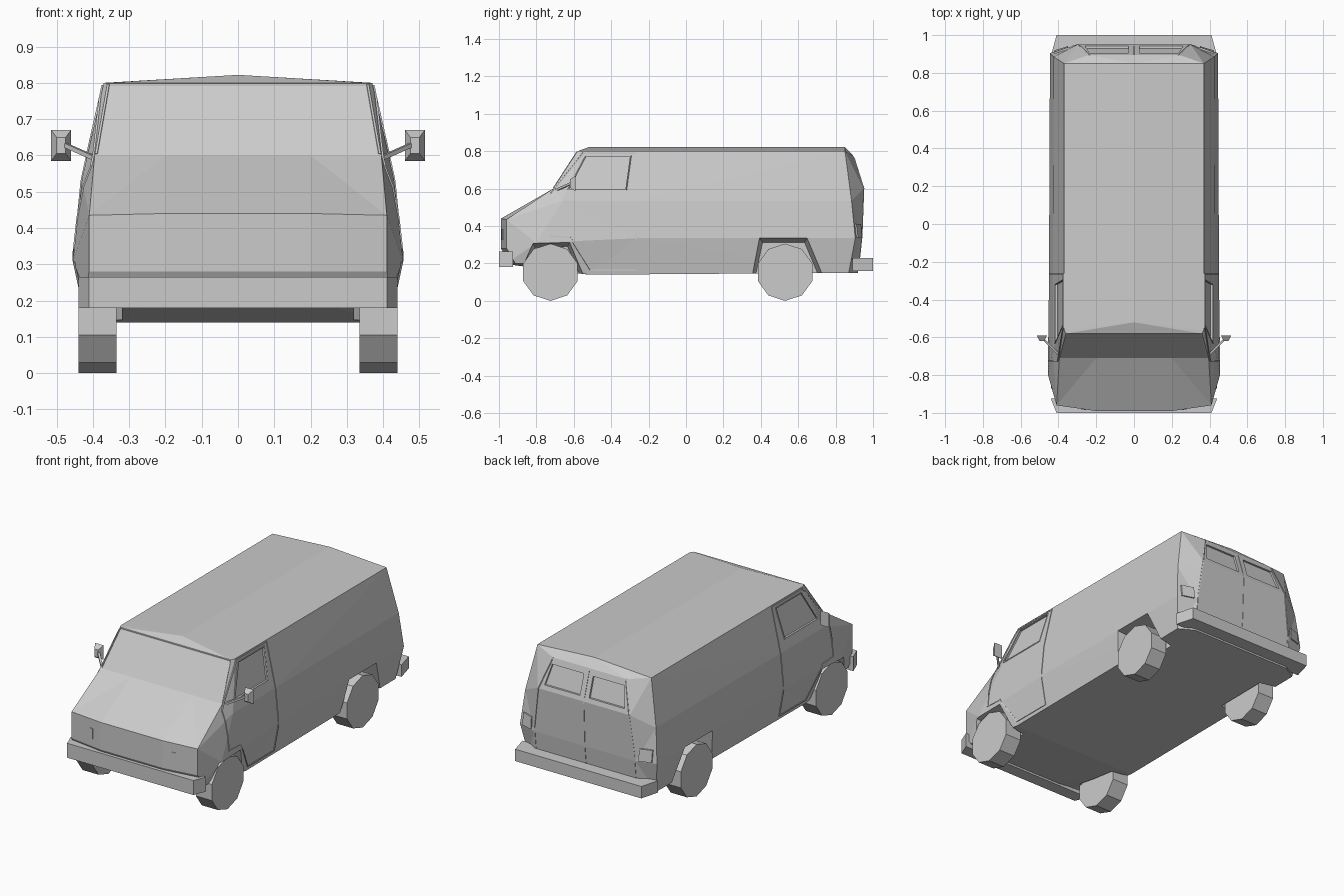
import bpy, bmesh, math
from mathutils import Vector, Matrix
from mathutils.bvhtree import BVHTree

default_cube = bpy.data.objects.get("Cube")
if default_cube:
    bpy.data.objects.remove(default_cube, do_unlink=True)

# One plain grey for the whole van
grey = bpy.data.materials.new("plain grey")
grey.use_nodes = True
grey.diffuse_color = (.6, .6, .6, 1)
grey.node_tree.nodes["Principled BSDF"].inputs["Base Color"].default_value = grey.diffuse_color


def finish(bm, name):
    """Turn a bmesh into a named, flat shaded object."""
    bmesh.ops.recalc_face_normals(bm, faces=bm.faces)
    mesh = bpy.data.meshes.new(name)
    bm.to_mesh(mesh)
    bm.free()
    mesh.materials.append(grey)
    obj = bpy.data.objects.new(name, mesh)
    bpy.context.collection.objects.link(obj)
    return obj


def flip(point, side):
    return Vector((point[0] * side, point[1], point[2]))


def add_prism(bm, loop_a, loop_b, side=1):
    """Join two matching outlines into a closed solid."""
    a = [bm.verts.new(flip(p, side)) for p in loop_a]
    b = [bm.verts.new(flip(p, side)) for p in loop_b]
    bm.faces.new(a)
    bm.faces.new(b)
    for i in range(len(a)):
        j = (i + 1) % len(a)
        bm.faces.new((a[i], a[j], b[j], b[i]))


def add_beam(bm, start, end, width):
    """Square bar between two points."""
    span = end - start
    bmesh.ops.create_cube(bm, size=1, matrix=(
        Matrix.Translation((start + end) / 2)
        @ span.to_track_quat('Z', 'Y').to_matrix().to_4x4()
        @ Matrix.Diagonal((width, width, span.length + width / 2, 1))))


def both_sides(outline):
    return outline + [(-x, y) for x, y in reversed(outline)]


def at_height(outline, z, shift=0):
    return [(x, y + shift, z) for x, y in outline]


# Body shell: columns from the nose to the tail, each from sill to roof edge
half = [
    [(.20, -.99, .20), (.20, -.99, .44), (.20, -.71, .60), (.20, -.58, .80)],
    [(.41, -.96, .20), (.41, -.96, .435), (.395, -.71, .60), (.36, -.58, .80)],
    [(.42, -.86, .20), (.455, -.80, .31), (.43, -.66, .535), (.37, -.56, .80)],
    [(.415, -.52, .14), (.45, -.26, .335), (.43, -.26, .535), (.37, -.26, .80)],
    [(.415, .87, .15), (.445, .905, .335), (.425, .885, .535), (.37, .85, .80)],
    [(.33, .92, .15), (.33, .94, .335), (.30, .95, .60), (.24, .895, .775)],
]
around = half + [[flip(p, -1) for p in column] for column in reversed(half)]

bm = bmesh.new()
cols = [[bm.verts.new(p) for p in column] for column in around]
for column, following in zip(cols, cols[1:] + cols[:1]):
    for k in range(3):
        bm.faces.new((column[k], following[k], following[k + 1], column[k + 1]))

# Crowned roof with a centre ridge, and a floor that rises at the nose
top = [column[-1] for column in cols]
sill = [column[0] for column in cols]
ridge_front = bm.verts.new((0, -.52, .822))
ridge_rear = bm.verts.new((0, .85, .822))
bm.faces.new(top[-2:] + top[:2] + [ridge_front])
bm.faces.new(top[1:5] + [ridge_rear, ridge_front])
bm.faces.new(top[4:8] + [ridge_rear])
bm.faces.new(top[7:11] + [ridge_front, ridge_rear])
bm.faces.new(sill[8:] + sill[:4])
bm.faces.new(sill[3:9])
bmesh.ops.recalc_face_normals(bm, faces=bm.faces)
bmesh.ops.triangulate(bm, faces=bm.faces)
surface = BVHTree.FromBMesh(bm)
body = finish(bm, "body")

SIDE, FRONT, REAR = Vector((-1, 0, 0)), Vector((0, 1, 0)), Vector((0, -1, 0))


def on_body(view, a, b):
    """Point of the body surface met when looking along a direction."""
    base = Vector((0, a, b)) if view is SIDE else Vector((a, 0, b))
    return surface.ray_cast(base - view * 2, view)[0]


def add_patch(bm, view, outline, inward, outward):
    """Solid that follows the body surface, on both sides of the van."""
    hits = [h for h in (on_body(view, *p) for p in outline) if h]
    for side in (1, -1):
        add_prism(bm, [h + view * inward for h in hits],
                  [h - view * outward for h in hits], side)


def add_seam(bm, view, path, width=.007, steps=12):
    """Thin strip laid along the body surface, on both sides of the van."""
    samples = [Vector(p).lerp(Vector(q), i / steps)
               for p, q in zip(path, path[1:]) for i in range(steps)]
    samples.append(Vector(path[-1]))
    hits = [h for h in (on_body(view, *s) for s in samples) if h]
    for side in (1, -1):
        for p, q in zip(hits, hits[1:]):
            add_beam(bm, flip(p, side), flip(q, side), width)


# Flared wheel arches, recessed windows and the undercut nose, cut together
bm = bmesh.new()
front_arch = [(-.52, .10), (-.62, .315), (-.82, .31), (-.90, .15)]
rear_arch = [(.335, .10), (.39, .34), (.65, .34), (.75, .12)]
for arch in (front_arch, rear_arch):
    middle = sum(y for y, z in arch) / len(arch)
    inner = [(.32, middle + (y - middle) * .86, z * .92) for y, z in arch]
    outer = [(.47, y, z) for y, z in arch]
    for side in (1, -1):
        add_prism(bm, inner, outer, side)
side_window = [(-.32, .595), (-.295, .775), (-.535, .775), (-.63, .595)]
rear_window = [(.03, .625), (.26, .625), (.235, .74), (.03, .74)]
add_patch(bm, SIDE, side_window, .012, .05)
add_patch(bm, REAR, rear_window, .012, .05)
undercut = both_sides([(.42, -1.1), (.42, -.957), (.20, -.989)])
add_prism(bm, at_height(undercut, .28), at_height(undercut, .19, .05))
cutter = finish(bm, "opening_cutter")
cutter.hide_render = True
cut = body.modifiers.new("openings", 'BOOLEAN')
cut.operation = 'DIFFERENCE'
cut.solver = 'EXACT'
cut.object = cutter
bpy.context.view_layer.objects.active = body
bpy.ops.object.modifier_apply(modifier=cut.name)
bpy.data.objects.remove(cutter, do_unlink=True)

# Door, window and windscreen seams
bm = bmesh.new()
add_seam(bm, SIDE, [(-.265, .79), (-.265, .165), (-.51, .165), (-.62, .34),
                    (-.725, .345), (-.725, .57), (-.55, .79), (-.265, .79)])
finish(bm, "front_door_seams")
bm = bmesh.new()
add_seam(bm, SIDE, side_window + side_window[:1], .006)
finish(bm, "side_window_frames")
bm = bmesh.new()
add_seam(bm, REAR, [(0, .23), (0, .765)], .005)
add_seam(bm, REAR, [(.325, .23), (.325, .36), (.295, .60), (.24, .765)], .005)
finish(bm, "rear_door_seams")
bm = bmesh.new()
add_seam(bm, FRONT, [(0, .795), (.357, .795), (.39, .605)], .006)
finish(bm, "windscreen_seam")

# Lamps
bm = bmesh.new()
add_patch(bm, FRONT, [(.255, .325), (.28, .325), (.28, .385), (.255, .385)], .004, .003)
finish(bm, "front_lamps")
bm = bmesh.new()
add_patch(bm, REAR, [(.35, .34), (.42, .34), (.42, .41), (.35, .41)], .01, .008)
finish(bm, "tail_lamps")

# Bumpers: plan outlines wrapped round the corners
for name, plan, low, high in (
        ("front_bumper", [(.41, -1), (.44, -.925), (.40, -.925)], .18, .265),
        ("rear_bumper", [(.41, 1), (.44, .89), (.40, .89)], .16, .23)):
    bm = bmesh.new()
    outline = both_sides(plan)
    add_prism(bm, at_height(outline, low), at_height(outline, high))
    finish(bm, name)

# Ten sided wheels
rim = [(math.sin(i * math.tau / 10) * .153, math.cos(i * math.tau / 10) * .153)
       for i in range(10)]
for end, y in (("front", -.725), ("rear", .53)):
    for hand, side in (("left", 1), ("right", -1)):
        bm = bmesh.new()
        loops = [[(x, y + a, .153 + b) for a, b in rim] for x in (.335, .44)]
        add_prism(bm, *loops, side)
        finish(bm, end + "_wheel_" + hand)


# Door mirrors: a tapered head on a slim arm
def rectangle(x0, x1, y, z0, z1):
    return [(x0, y, z0), (x1, y, z0), (x1, y, z1), (x0, y, z1)]


for hand, side in (("left", 1), ("right", -1)):
    bm = bmesh.new()
    add_prism(bm, rectangle(.46, .515, -.59, .585, .67),
              rectangle(.475, .50, -.62, .605, .65), side)
    add_beam(bm, flip((.39, -.70, .59), side), flip((.48, -.61, .63), side), .012)
    finish(bm, "door_mirror_" + hand)
